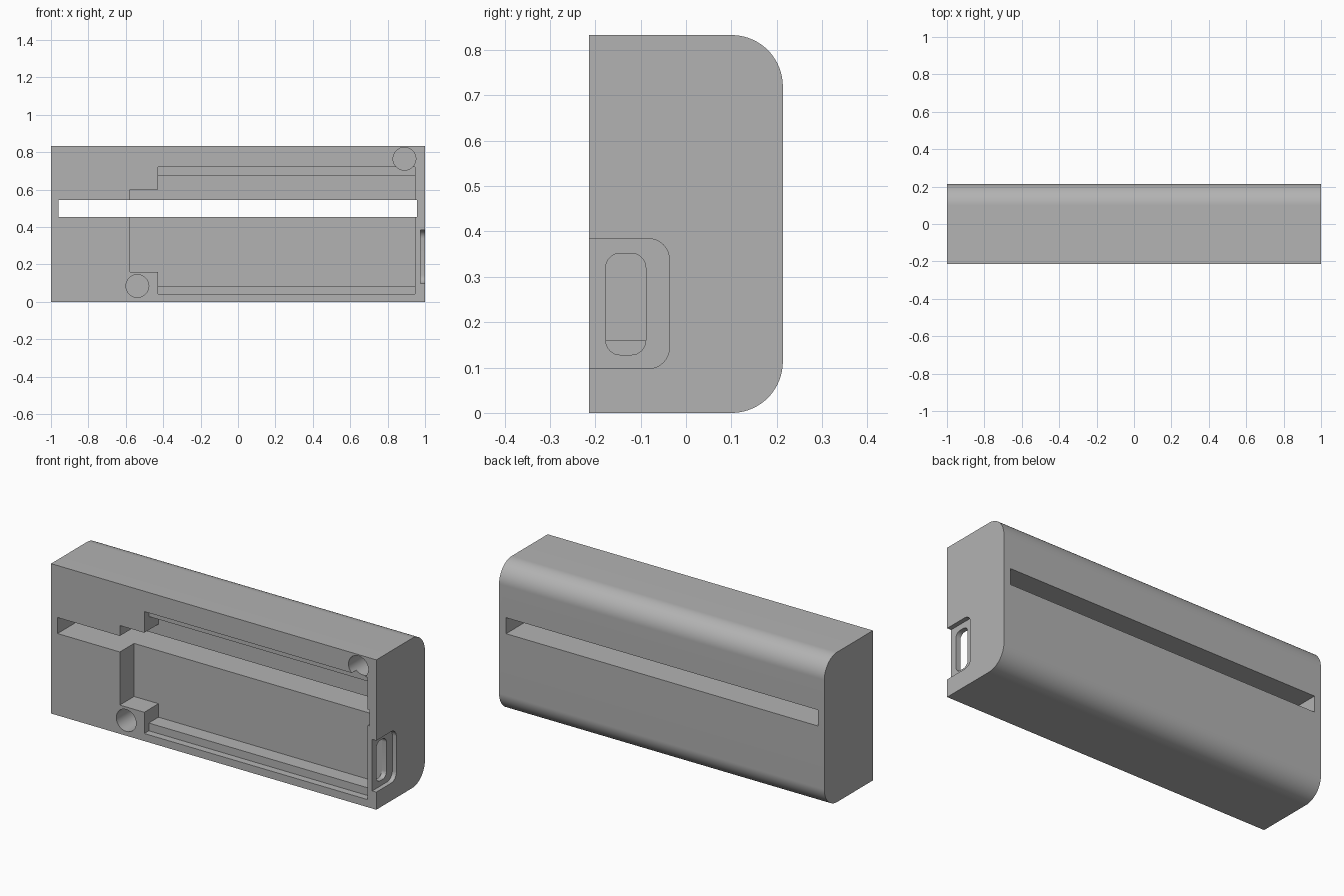
import bpy
import bmesh
import math

if "Cube" in bpy.data.objects:
    bpy.data.objects.remove(bpy.data.objects["Cube"], do_unlink=True)

FRONT, BACK, TOP = -0.2135, 0.2135, 0.833

grey = bpy.data.materials.new("plain grey")
grey.use_nodes = True
grey.diffuse_color = (0.45, 0.45, 0.45, 1)
grey.node_tree.nodes["Principled BSDF"].inputs["Base Color"].default_value = (0.45, 0.45, 0.45, 1)


def arc(cx, cy, r, start, end, steps=16):
    return [(cx + r * math.cos(math.radians(start + (end - start) * i / steps)),
             cy + r * math.sin(math.radians(start + (end - start) * i / steps)))
            for i in range(steps + 1)]


def prism(name, profile, axis, low, high):
    """Extrude a closed profile along x (profile in y, z) or y (profile in x, z)."""
    bm = bmesh.new()
    place = (lambda a, b, d: (d, a, b)) if axis == "x" else (lambda a, b, d: (a, d, b))
    face = bm.faces.new([bm.verts.new(place(a, b, low)) for a, b in profile])
    new = bmesh.ops.extrude_face_region(bm, geom=[face])["geom"]
    shift = place(0, 0, high - low)
    bmesh.ops.translate(bm, vec=shift, verts=[v for v in new if isinstance(v, bmesh.types.BMVert)])
    bmesh.ops.recalc_face_normals(bm, faces=bm.faces)
    mesh = bpy.data.meshes.new(name)
    bm.to_mesh(mesh)
    bm.free()
    mesh.materials.append(grey)
    obj = bpy.data.objects.new(name, mesh)
    bpy.context.collection.objects.link(obj)
    return obj


def rectangle(a0, a1, b0, b1):
    return [(a0, b0), (a1, b0), (a1, b1), (a0, b1)]


def rounded(a0, a1, b0, b1, r):
    return (arc(a1 - r, b0 + r, r, -90, 0, 8) + arc(a1 - r, b1 - r, r, 0, 90, 8)
            + arc(a0 + r, b1 - r, r, 90, 180, 8) + arc(a0 + r, b0 + r, r, 180, 270, 8))


# Shell with two rounded back edges
R = 0.113
shell = prism("case_shell",
              [(FRONT, 0)] + arc(BACK - R, R, R, -90, 0, 24)
              + arc(BACK - R, TOP - R, R, 0, 90, 24) + [(FRONT, TOP)],
              "x", -1, 1)

OUT = FRONT - 0.1
FLOOR = FRONT + 0.125
cutters = [
    # Stepped front pocket with a shallow shelf above and below
    prism("pocket_cutter",
          [(-0.577, 0.16), (-0.427, 0.16), (-0.427, 0.085), (0.947, 0.085),
           (0.947, 0.677), (-0.427, 0.677), (-0.427, 0.602), (-0.577, 0.602)],
          "y", OUT, FLOOR),
    prism("shelf_cutter", rectangle(-0.427, 0.947, 0.042, 0.72), "y", OUT, FRONT + 0.04),
    # Long slot right through the case
    prism("slot_cutter", rectangle(-0.96, 0.957, 0.455, 0.544), "y", OUT, BACK + 0.1),
    # Port recess open to the front, and the port opening into the pocket
    prism("port_recess_cutter", rounded(OUT, -0.037, 0.098, 0.384, 0.045), "x", 0.975, 1.1),
    prism("port_opening_cutter", rounded(-0.177, -0.0887, 0.128, 0.352, 0.032), "x", 0.9, 1.05),
]
# Blind round holes in opposite corners
for x, z in ((-0.538, 0.085), (0.89, 0.765)):
    cutters.append(prism("hole_cutter", arc(x, z, 0.061, 0, 348.75, 31), "y", OUT, FRONT + 0.25))

for cutter in cutters:
    cut = shell.modifiers.new(cutter.name, "BOOLEAN")
    cut.operation = "DIFFERENCE"
    cut.solver = "EXACT"
    cut.object = cutter
    cutter.hide_render = True

# Apply the cuts, then remove the helpers
bpy.ops.object.select_all(action="DESELECT")
shell.select_set(True)
bpy.context.view_layer.objects.active = shell
for cut in list(shell.modifiers):
    bpy.ops.object.modifier_apply(modifier=cut.name)
for cutter in cutters:
    bpy.data.objects.remove(cutter, do_unlink=True)
bpy.ops.object.shade_smooth_by_angle(angle=math.radians(30))
